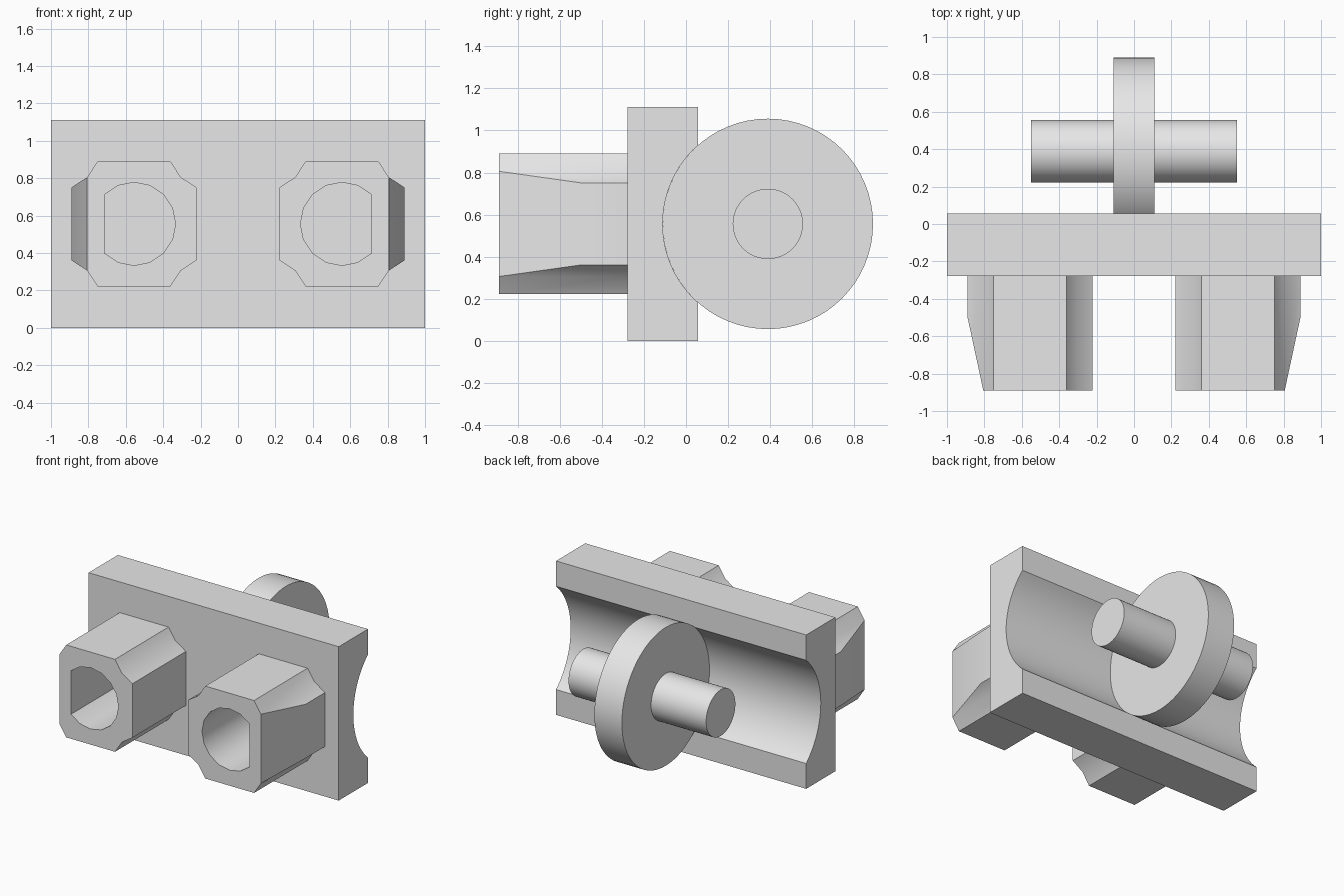
import bpy, bmesh
from math import sin, cos, pi, radians, acos
from mathutils import Vector

cube = bpy.data.objects.get("Cube")
if cube:
    bpy.data.objects.remove(cube, do_unlink=True)

grey = bpy.data.materials.new("light_grey")
grey.use_nodes = True
grey.diffuse_color = (0.8, 0.8, 0.8, 1)
grey.node_tree.nodes["Principled BSDF"].inputs["Base Color"].default_value = (0.8, 0.8, 0.8, 1)

MID = 0.556                      # height of every axis
WHEEL_Y, WHEEL_R = 0.389, 0.5
FACE_Y, BACK_Y, TIP_Y = -0.278, 0.056, -0.889


def finish(name, bm):
    bmesh.ops.recalc_face_normals(bm, faces=bm.faces)
    mesh = bpy.data.meshes.new(name)
    bm.to_mesh(mesh)
    bm.free()
    obj = bpy.data.objects.new(name, mesh)
    bpy.context.collection.objects.link(obj)
    mesh.materials.append(grey)
    bpy.ops.object.select_all(action='DESELECT')
    obj.select_set(True)
    bpy.context.view_layer.objects.active = obj
    bpy.ops.object.shade_smooth_by_angle(angle=radians(30))
    return obj


def prism(points, offset):
    """Extrude a closed outline along an offset."""
    bm = bmesh.new()
    face = bm.faces.new([bm.verts.new(p) for p in points])
    ext = bmesh.ops.extrude_face_region(bm, geom=[face], use_keep_orig=True)
    moved = [v for v in ext["geom"] if isinstance(v, bmesh.types.BMVert)]
    bmesh.ops.translate(bm, verts=moved, vec=offset)
    return bm


def disc(name, radius, half, sides=64):
    ring = [(-half, WHEEL_Y + radius * cos(2 * pi * i / sides),
             MID + radius * sin(2 * pi * i / sides)) for i in range(sides)]
    return finish(name, prism(ring, (2 * half, 0, 0)))


# Plate with a round groove along its back
reach = acos((WHEEL_Y - BACK_Y) / WHEEL_R)
steps = 24
groove = []
for i in range(steps + 1):
    a = reach * (1 - 2 * i / steps)
    groove.append((-1, WHEEL_Y - WHEEL_R * cos(a), MID + WHEEL_R * sin(a)))
height = 2 * MID
outline = [(-1, BACK_Y, 0), (-1, FACE_Y, 0), (-1, FACE_Y, height), (-1, BACK_Y, height)]
finish("plate", prism(outline + groove, (2, 0, 0)))

# Wheel and axle
disc("wheel", WHEEL_R, 0.11)
disc("axle", 0.167, 0.55, 48)


# Hollow plugs with notched corners and a tapered outer side
def plug(name, side):
    half, flat, notch = 0.334, 0.195, 0.25
    corner = [(half, flat), (notch, notch), (flat, half)]
    quads = [(1, 1, 1), (-1, 1, -1), (-1, -1, 1), (1, -1, -1)]
    ring = [(sx * x, sz * z) for sx, sz, order in quads for x, z in corner[::order]]
    cx = side * MID
    bm = prism([(cx + x, TIP_Y, MID + z) for x, z in ring], (0, FACE_Y - TIP_Y, 0))

    # Cut the taper and close it
    taper = Vector((side * 0.39, -(half - notch), 0)).normalized()
    cut = bmesh.ops.bisect_plane(
        bm, geom=bm.verts[:] + bm.edges[:] + bm.faces[:], dist=0.001,
        plane_co=(cx + side * notch, TIP_Y, MID), plane_no=taper, clear_outer=True)
    bmesh.ops.holes_fill(bm, edges=[e for e in bm.edges if e.is_boundary], sides=0)

    # Open the tip and sink a bore with one flat side
    tip = [f for f in bm.faces if all(abs(v.co.y - TIP_Y) < 0.001 for v in f.verts)]
    rim = list({e for f in tip for e in f.edges})
    bmesh.ops.delete(bm, geom=tip, context='FACES_ONLY')
    bore = [pi / 8 * i for i in range(2, 15)]
    mouth, floor = [[bm.verts.new((cx + side * 0.222 * cos(a), y, MID + 0.222 * sin(a)))
                     for a in bore] for y in (TIP_Y, FACE_Y - 0.002)]
    n = len(bore)
    for i in range(n):
        j = (i + 1) % n
        wall = bm.faces.new((mouth[i], mouth[j], floor[j], floor[i]))
        rim.append(bm.edges.get((mouth[i], mouth[j])))
    bm.faces.new(floor)
    bmesh.ops.triangle_fill(bm, use_beauty=True, use_dissolve=False, edges=rim,
                            normal=(0, -1, 0))
    finish(name, bm)


plug("left_plug", 1)
plug("right_plug", -1)
